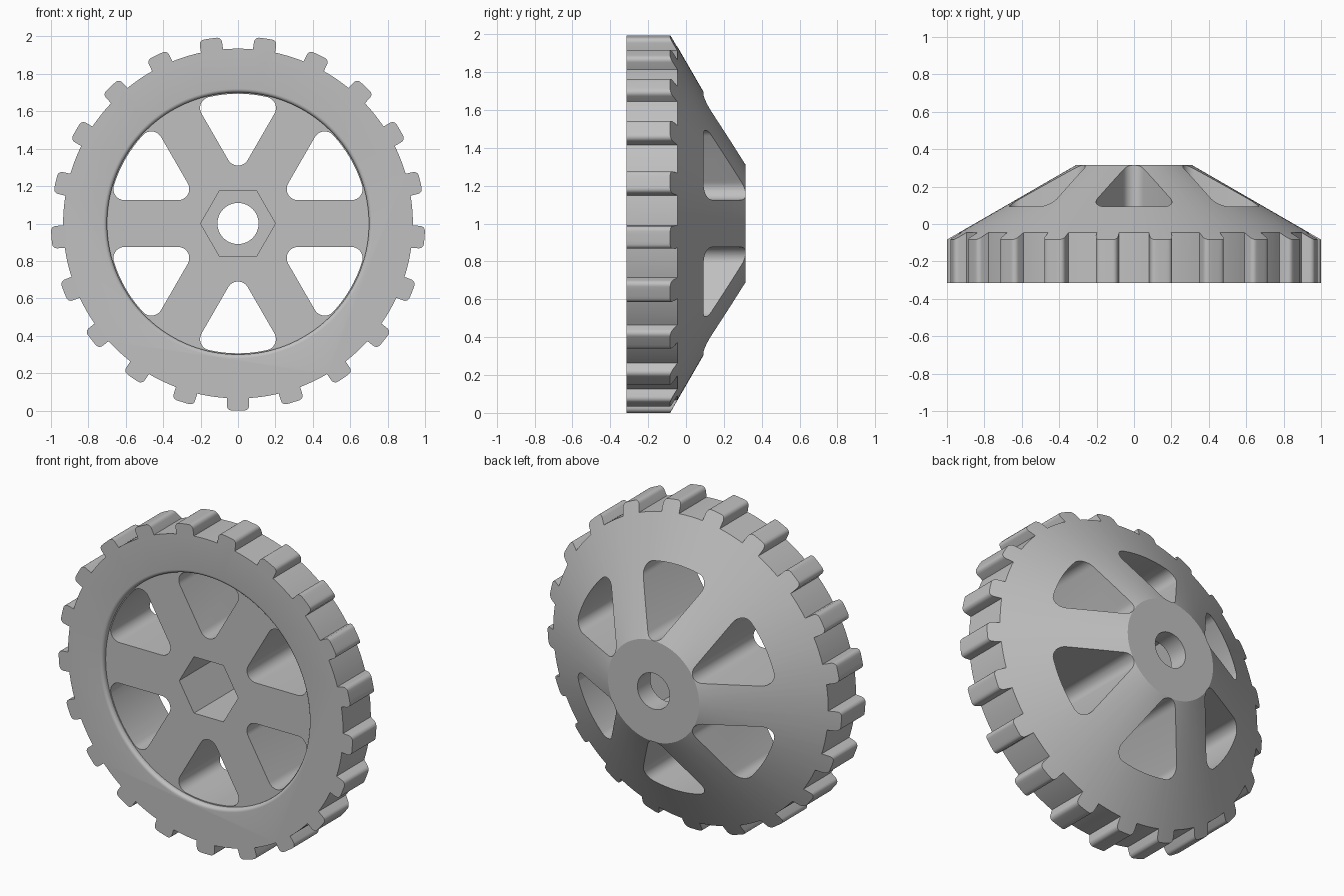
import bpy, bmesh, math

if "Cube" in bpy.data.objects:
    bpy.data.objects.remove(bpy.data.objects["Cube"])

FRONT, BACK = -0.315, 0.315
TEETH, RIM_R, TIP_R, TOOTH_HALF = 21, 0.935, 1.0, 0.06
RECESS_R, RECESS_DEPTH = 0.70, 0.03

grey = bpy.data.materials.new("light_grey")
grey.diffuse_color = (0.53, 0.53, 0.53, 1)
grey.use_nodes = True
grey.node_tree.nodes["Principled BSDF"].inputs["Base Color"].default_value = grey.diffuse_color


def finish(name, bm):
    bmesh.ops.recalc_face_normals(bm, faces=bm.faces)
    mesh = bpy.data.meshes.new(name)
    bm.to_mesh(mesh)
    bm.free()
    mesh.materials.append(grey)
    ob = bpy.data.objects.new(name, mesh)
    bpy.context.collection.objects.link(ob)
    return ob


def prism(name, outlines, y0, y1):
    """Extrude closed (x, z) outlines along y, around the wheel axis."""
    bm = bmesh.new()
    for pts in outlines:
        a = [bm.verts.new((x, y0, z + 1)) for x, z in pts]
        b = [bm.verts.new((x, y1, z + 1)) for x, z in pts]
        bm.faces.new(a)
        bm.faces.new(b)
        for i in range(len(a)):
            j = (i + 1) % len(a)
            bm.faces.new((a[i], a[j], b[j], b[i]))
    return finish(name, bm)


def lathe(name, profile, steps):
    """Spin (radius, y) points around the wheel axis and cap both ends."""
    bm = bmesh.new()
    rings = []
    for r, y in profile:
        rings.append([bm.verts.new((r * math.cos(2 * math.pi * k / steps), y,
                                    1 + r * math.sin(2 * math.pi * k / steps)))
                      for k in range(steps)])
    for p, q in zip(rings, rings[1:]):
        for k in range(steps):
            m = (k + 1) % steps
            bm.faces.new((p[k], p[m], q[m], q[k]))
    bm.faces.new(rings[0])
    bm.faces.new(rings[-1])
    return finish(name, bm)


def arc(cx, cz, r, a0, a1, n):
    return [(cx + r * math.cos(a0 + (a1 - a0) * i / n),
             cz + r * math.sin(a0 + (a1 - a0) * i / n)) for i in range(n + 1)]


def turn(pts, a):
    c, s = math.cos(a), math.sin(a)
    return [(x * c - z * s, x * s + z * c) for x, z in pts]


def circle(r, n, start=0.0):
    return [(r * math.cos(start + 2 * math.pi * i / n),
             r * math.sin(start + 2 * math.pi * i / n)) for i in range(n)]


def boolean(target, cutter, operation):
    mod = target.modifiers.new(cutter.name, 'BOOLEAN')
    mod.object, mod.operation, mod.solver = cutter, operation, 'EXACT'
    bpy.context.view_layer.objects.active = target
    bpy.ops.object.modifier_apply(modifier=mod.name)
    bpy.data.objects.remove(cutter)


# Toothed outline: one rounded tooth plus the rim arc up to the next
pitch = 2 * math.pi / TEETH
root = math.asin(TOOTH_HALF / RIM_R)
rnd = 0.026
cz = TOOTH_HALF - rnd
cx = math.sqrt((TIP_R - rnd) ** 2 - cz ** 2)
tip = math.atan2(cz, cx)
tooth = ([(RIM_R * math.cos(root), -TOOTH_HALF)]
         + arc(cx, -cz, rnd, -math.pi / 2, -tip, 5)
         + arc(0, 0, TIP_R, -tip, tip, 4)[1:-1]
         + arc(cx, cz, rnd, tip, math.pi / 2, 5)
         + arc(0, 0, RIM_R, root, pitch - root, 6)[:-1])
outline = []
for k in range(TEETH):
    outline += turn(tooth, -math.pi / 2 + k * pitch)
wheel = prism("wheel", [outline], FRONT, BACK + 0.1)

# Cone that shapes the back of the wheel
slope = math.tan(math.radians(30))
cone = lathe("cone_envelope", [(1.2, FRONT - 0.1), (1.2, BACK - 0.89 * slope),
                               (0.31, BACK)], 126)
boolean(wheel, cone, 'INTERSECT')

# Shallow front recess with a rounded lip
lip = [(RECESS_R + RECESS_DEPTH * (1 - math.cos(t * math.pi / 10)) * 0.7,
        FRONT + RECESS_DEPTH * (1 - math.sin(t * math.pi / 10)) * 0.7)
       for t in range(6)]
recess = lathe("recess_cutter", [(RECESS_R, FRONT + RECESS_DEPTH)] + lip
               + [(lip[-1][0], FRONT - 0.1)], 126)
boolean(wheel, recess, 'DIFFERENCE')

# Six rounded triangular windows between the spokes
spoke, fil, outer = 0.125, 0.06, 0.694
off = math.asin((spoke + fil) / (outer - fil))
lo, hi = off, math.pi / 3 - off
d = outer - fil
mid = math.pi / 6
apex = 2 * (spoke + fil)
window = (arc(d * math.cos(lo), d * math.sin(lo), fil, -math.pi / 2, lo, 8)
          + arc(0, 0, outer, lo, hi, 8)[1:-1]
          + arc(d * math.cos(hi), d * math.sin(hi), fil, hi, math.pi * 5 / 6, 8)
          + arc(apex * math.cos(mid), apex * math.sin(mid), fil,
                math.pi * 5 / 6, math.pi * 3 / 2, 10))
windows = prism("window_cutter",
                [turn(window, k * math.pi / 3) for k in range(6)], -0.6, 0.6)
boolean(wheel, windows, 'DIFFERENCE')

# Hexagonal socket and round bore
boolean(wheel, prism("socket_cutter", [circle(0.2, 6)], -0.6, 0.19), 'DIFFERENCE')
boolean(wheel, prism("bore_cutter", [circle(0.11, 40)], -0.7, 0.6), 'DIFFERENCE')

wheel.data.materials.clear()
wheel.data.materials.append(grey)
for poly in wheel.data.polygons:
    poly.material_index = 0
bpy.ops.object.select_all(action='DESELECT')
wheel.select_set(True)
bpy.context.view_layer.objects.active = wheel
bpy.ops.object.shade_smooth_by_angle(angle=math.radians(28))
